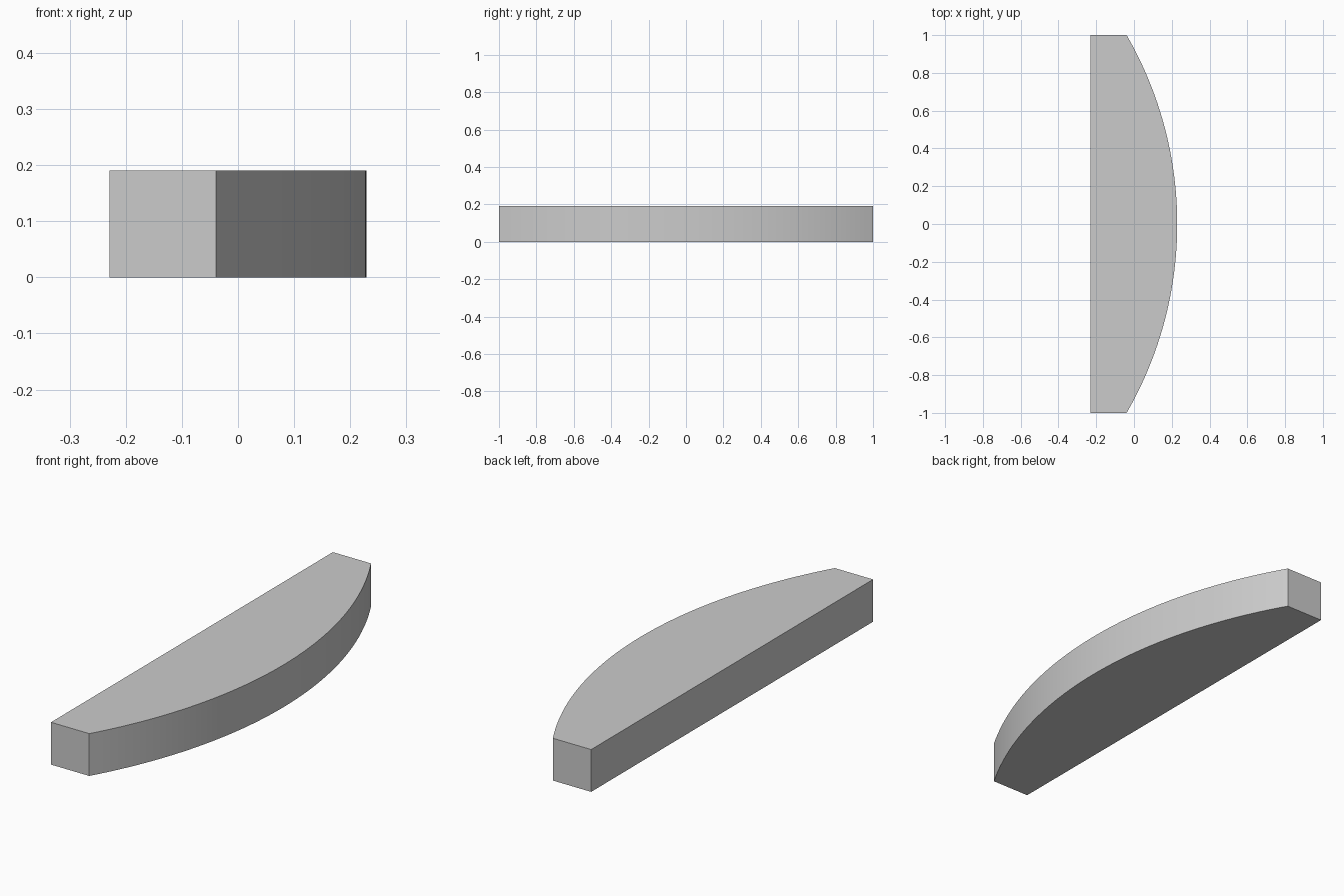
import bpy, bmesh, math

if "Cube" in bpy.data.objects:
    bpy.data.objects.remove(bpy.data.objects["Cube"])

HEIGHT = 0.19      # slab thickness
END_DEPTH = 0.19   # straight depth at both ends
RADIUS = 2.0       # bowed front: 60 degree arc with a chord of 2
HALF = math.radians(30)
SEGMENTS = 48

rise = RADIUS * (1 - math.cos(HALF))
half_width = (END_DEPTH + rise) / 2

# Outline: straight back edge, bowed front edge
outline = [(-half_width, 1), (-half_width, -1)]
for i in range(SEGMENTS + 1):
    a = -HALF + 2 * HALF * i / SEGMENTS
    outline.append((half_width - RADIUS + RADIUS * math.cos(a), RADIUS * math.sin(a)))

# Extrude the outline into a solid slab
bm = bmesh.new()
base = bm.faces.new([bm.verts.new((x, y, 0)) for x, y in outline])
top = bmesh.ops.extrude_face_region(bm, geom=[base], use_keep_orig=True)
bmesh.ops.translate(bm, vec=(0, 0, HEIGHT),
                    verts=[g for g in top["geom"] if isinstance(g, bmesh.types.BMVert)])
bmesh.ops.recalc_face_normals(bm, faces=bm.faces[:])

mesh = bpy.data.meshes.new("bowed_shelf")
bm.to_mesh(mesh)
bm.free()
shelf = bpy.data.objects.new("bowed_shelf", mesh)
bpy.context.collection.objects.link(shelf)

# Smooth curved front, crisp corners
bpy.context.view_layer.objects.active = shelf
shelf.select_set(True)
bpy.ops.object.shade_smooth_by_angle(angle=math.radians(30))
